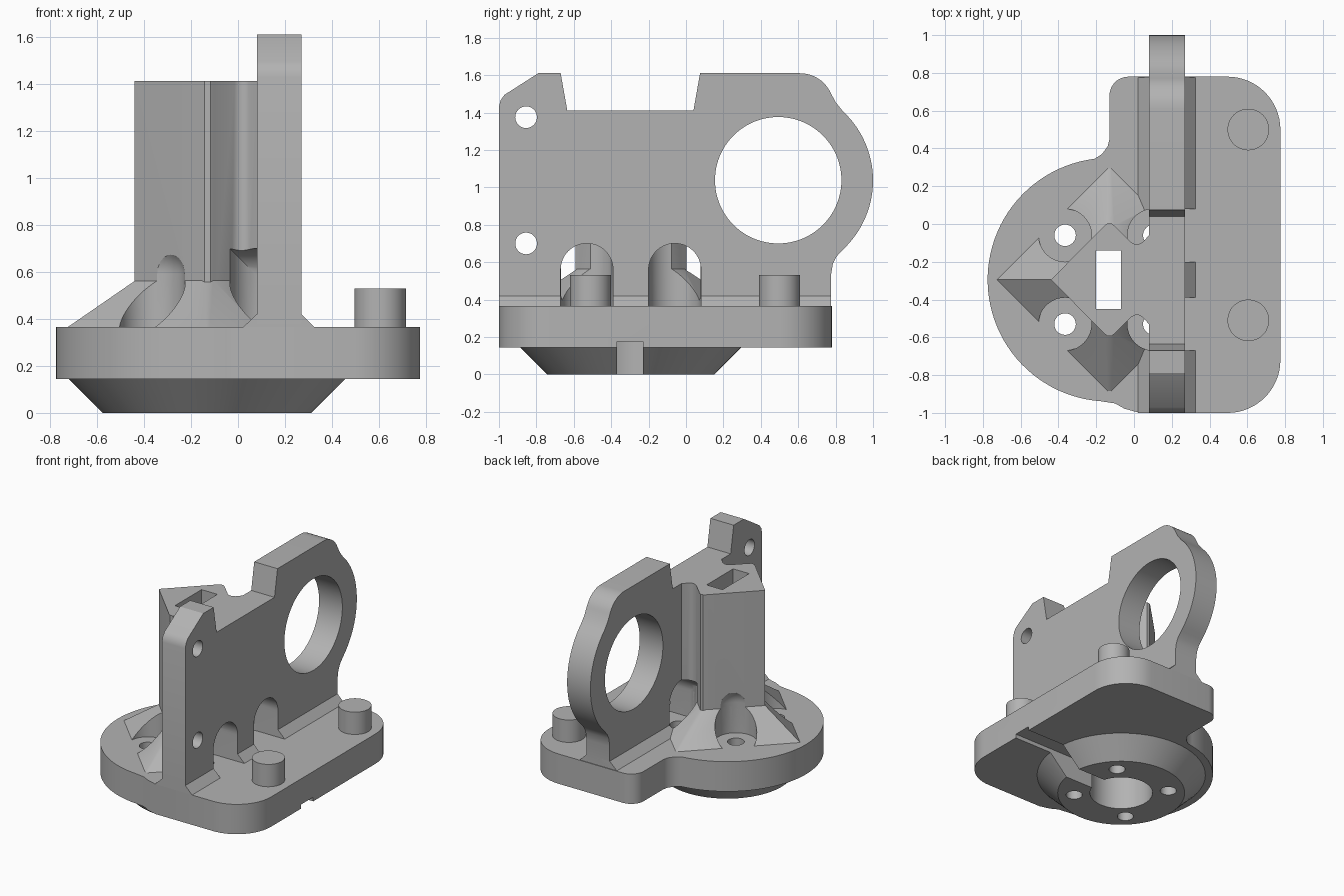
import bpy, bmesh
from math import cos, sin, radians, pi
from mathutils import Vector

cube = bpy.data.objects.get("Cube")
if cube:
    bpy.data.objects.remove(cube, do_unlink=True)

grey = bpy.data.materials.new("plain_grey")
grey.use_nodes = True
grey.diffuse_color = (0.45, 0.45, 0.45, 1)
grey.node_tree.nodes["Principled BSDF"].inputs["Base Color"].default_value = grey.diffuse_color

CX, CY = -0.13, -0.295      # centre of the round hub
PITCH = 0.235               # screw offset from the hub centre
PLATE_LOW, PLATE_TOP = 0.145, 0.365


def arc(cx, cy, r, a0, a1, n=16):
    angles = [radians(a0 + (a1 - a0) * i / n) for i in range(n + 1)]
    return [(cx + r * cos(a), cy + r * sin(a)) for a in angles]


def circle(cx, cy, r, n=64):
    return arc(cx, cy, r, 0, 360, n)[:-1]


def loft(name, low, high, axis, lo, hi):
    """Join two outlines with equal point counts along an axis."""
    place = {"x": lambda u, v, w: (w, u, v),
             "y": lambda u, v, w: (u, w, v),
             "z": lambda u, v, w: (u, v, w)}[axis]
    bm = bmesh.new()
    a = [bm.verts.new(place(u, v, lo)) for u, v in low]
    b = [bm.verts.new(place(u, v, hi)) for u, v in high]
    bm.faces.new(a)
    bm.faces.new(b)
    for i in range(len(a)):
        j = (i + 1) % len(a)
        bm.faces.new((a[i], a[j], b[j], b[i]))
    bmesh.ops.recalc_face_normals(bm, faces=bm.faces[:])
    mesh = bpy.data.meshes.new(name)
    bm.to_mesh(mesh)
    bm.free()
    mesh.materials.append(grey)
    obj = bpy.data.objects.new(name, mesh)
    bpy.context.collection.objects.link(obj)
    return obj


def prism(name, pts, axis, lo, hi):
    return loft(name, pts, pts, axis, lo, hi)


def boolean(obj, others, operation="DIFFERENCE"):
    bpy.context.view_layer.objects.active = obj
    for other in others:
        mod = obj.modifiers.new("cut", "BOOLEAN")
        mod.operation, mod.object, mod.solver = operation, other, "EXACT"
        bpy.ops.object.modifier_apply(modifier=mod.name)


def mirrored(half):
    """Hub-centred outline from its upper half, listed left to right."""
    return [(CX + x, CY + y) for x, y in half] + \
           [(CX + x, CY - y) for x, y in reversed(half) if y > 0]


def rect(x0, x1, y0, y1):
    return [(x0, y0), (x1, y0), (x1, y1), (x0, y1)]


# Base plate: round hub side blended into a rounded rectangle
plate_outline = (arc(CX, CY, 0.645, 97, 266, 48)
                 + [(-0.10, -0.95), (-0.05, -0.978), (0.03, -1)]
                 + arc(0.495, -0.72, 0.28, -90, 0)
                 + arc(0.495, 0.5, 0.28, 0, 90)
                 + arc(-0.03, 0.68, 0.1, 90, 180, 8)
                 + [(-0.13, 0.45), (-0.14, 0.41), (-0.17, 0.37)])
plate = prism("base_plate", plate_outline, "z", PLATE_LOW, PLATE_TOP)

# Tapered boss below the plate
boss = loft("tapered_boss", circle(CX, CY, 0.447), circle(CX, CY, 0.592), "z", 0, PLATE_LOW)

# Upright wall with ring-shaped end and notched top
wall_outline = ([(-1, PLATE_TOP), (0.775, PLATE_TOP), (0.775, 0.53), (0.785, 0.59), (0.805, 0.63)]
                + arc(0.495, 1.037, 0.505, -47, 47, 24)
                + [(0.80, 1.455)]
                + arc(0.61, 1.43, 0.18, 25, 90, 10)
                + [(0.075, 1.61), (0.04, 1.412), (-0.635, 1.412), (-0.67, 1.61),
                   (-0.79, 1.61), (-0.97, 1.495), (-0.992, 1.465), (-1, 1.43)])
wall = prism("upright_wall", wall_outline, "x", 0.08, 0.27)

# Sloped foot along both sides of the wall
foot = prism("wall_foot", [(0.022, PLATE_TOP), (0.325, PLATE_TOP), (0.27, 0.42), (0.08, 0.42)],
             "y", -1, 0.775)

# Diamond pillar with a groove where it meets the wall
pillar = prism("diamond_pillar", mirrored(
    [(-0.31, 0), (-0.025, 0.287), (-0.012, 0.297), (0.012, 0.297), (0.025, 0.287),
     (0.115, 0.198), (0.135, 0.188), (0.155, 0.188), (0.175, 0.198),
     (0.212, 0.238), (0.25, 0.238)]), "z", PLATE_TOP, 1.412)

# Pyramid flare around the pillar's foot
flare = loft("pillar_flare",
             mirrored([(-0.595, 0), (-0.01, 0.588), (0.01, 0.588), (0.215, 0.385), (0.25, 0.385)]),
             mirrored([(-0.305, 0), (-0.025, 0.285), (0.025, 0.285), (0.215, 0.1), (0.25, 0.1)]),
             "z", PLATE_TOP, 0.565)

# Locating pegs
pegs = [prism(f"locating_peg_{side}", circle(0.605, y, 0.11, 48), "z", PLATE_TOP, 0.53)
        for side, y in (("front", -0.51), ("back", 0.5))]

# Cutters for the screw pockets and holes
pockets, screw_holes = [], []
for sy in (-1, 1):
    y = CY + sy * PITCH
    # wall side: arched pocket open to the right, with a round inner end
    x = CX + PITCH
    pocket = prism("arched_pocket_cutter",
                   arc(x, y, 0.14, 90, 270, 32) + [(0.4, y - 0.14), (0.4, y + 0.14)], "z", 0.3, 0.8)
    arch = prism("arch_helper", arc(y, 0.56, 0.14, 0, 180, 32) + [(y - 0.14, 0.25), (y + 0.14, 0.25)],
                 "x", -0.2, 0.6)
    boolean(pocket, [arch], "INTERSECT")
    bpy.data.objects.remove(arch, do_unlink=True)
    # outer side: domed round pocket
    bpy.ops.mesh.primitive_uv_sphere_add(segments=48, ring_count=24, radius=0.14,
                                         location=(CX - PITCH, y, 0.59))
    dome = bpy.context.object
    dome.name = "domed_pocket_cutter"
    for v in dome.data.vertices:
        if v.co.z < -0.001:
            v.co.z -= 0.2
            r = Vector((v.co.x, v.co.y)).length
            if r > 0.01:
                v.co.x, v.co.y = v.co.x * 0.14 / r, v.co.y * 0.14 / r
            v.co.z = min(v.co.z, -0.2)
    dome.data.materials.append(grey)
    pockets += [pocket, dome]
    for sx in (-1, 1):
        screw_holes.append(prism("screw_hole_cutter",
                                 circle(CX + sx * PITCH, y, 0.057, 32), "z", -0.1, 0.5))

cable_slot = prism("cable_slot_cutter", rect(-0.2, -0.07, -0.45, -0.14), "z", -0.1, 1.6)
bore = prism("centre_bore_cutter", circle(CX, CY, 0.22), "z", -0.1, 0.3)
channel = prism("channel_cutter", rect(-0.37, -0.23, -0.1, 0.175), "x", CX, 1)
ring_hole = prism("ring_hole_cutter", circle(0.493, 1.038, 0.338, 96), "x", -0.1, 0.5)
wall_holes = [prism("wall_hole_cutter", circle(-0.855, z, 0.058, 32), "x", -0.1, 0.5)
              for z in (0.70, 1.375)]

boolean(plate, [bore, channel, cable_slot] + screw_holes)
boolean(boss, [bore, channel] + screw_holes)
boolean(wall, pockets + [ring_hole] + wall_holes)
boolean(foot, pockets)
boolean(pillar, pockets + [cable_slot])
boolean(flare, pockets + [cable_slot])

for cutter in pockets + screw_holes + wall_holes + [cable_slot, bore, channel, ring_hole]:
    bpy.data.objects.remove(cutter, do_unlink=True)

# Smooth curved faces, keep edges crisp
bpy.ops.object.select_all(action="DESELECT")
for part in [plate, boss, wall, foot, pillar, flare] + pegs:
    part.select_set(True)
bpy.context.view_layer.objects.active = plate
bpy.ops.object.shade_smooth_by_angle(angle=radians(30))
